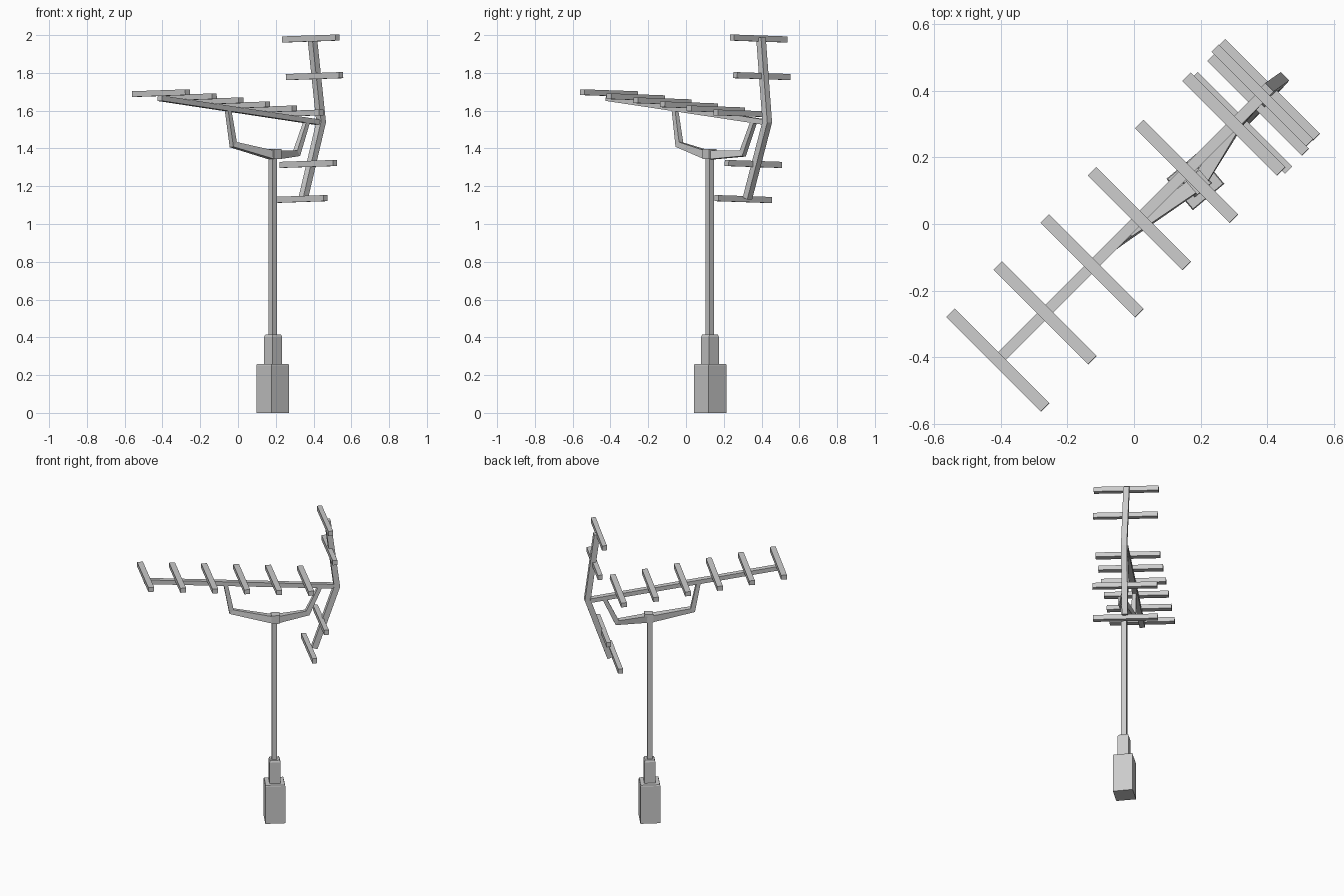
import bpy, bmesh, math
from mathutils import Vector

if "Cube" in bpy.data.objects:
    bpy.data.objects.remove(bpy.data.objects["Cube"])

D = Vector((1, 1, 0)).normalized()     # boom direction
P = Vector((1, -1, 0.035)).normalized()  # crossbar direction, slightly rolled


def sweep(name, pts, sizes, side):
    """Rectangular bar along a mitred path; sizes = (width along side, depth)."""
    pts = [Vector(p) for p in pts]
    bm = bmesh.new()
    rings = []
    for i, p in enumerate(pts):
        a = (p - pts[i - 1]).normalized() if i else (pts[1] - p).normalized()
        b = (pts[i + 1] - p).normalized() if i < len(pts) - 1 else a
        t = (a + b).normalized()
        s = (side - t * side.dot(t)).normalized()
        n = t.cross(s)
        mitre = 1 / max(0.5, t.dot(a))
        w, h = sizes[i][0] / 2, sizes[i][1] / 2 * mitre
        rings.append([bm.verts.new(p + s * x * w + n * y * h)
                      for x, y in ((-1, -1), (1, -1), (1, 1), (-1, 1))])
    for r, q in zip(rings, rings[1:]):
        for k in range(4):
            j = (k + 1) % 4
            bm.faces.new((r[k], r[j], q[j], q[k]))
    bm.faces.new(rings[0][::-1])
    bm.faces.new(rings[-1])
    bmesh.ops.recalc_face_normals(bm, faces=bm.faces)
    me = bpy.data.meshes.new(name)
    bm.to_mesh(me)
    bm.free()
    ob = bpy.data.objects.new(name, me)
    bpy.context.collection.objects.link(ob)
    return ob


def crossbar(name, c, up):
    c = Vector(c)
    sweep(name, [c - P * 0.2, c + P * 0.2], [up] * 2, Vector((0, 0, 1)))


# Mast: weighted base, collar, pole and top bracket, all square in section
yaw = Vector((math.cos(math.radians(40)), math.sin(math.radians(40)), 0))


def post(name, x, y, profile):
    sweep(name, [(x, y, z) for z, _ in profile], [(w, w) for _, w in profile], yaw)


post("base_block", 0.184, 0.128, [(0, .123), (.252, .123), (.26, .117)])
post("base_collar", 0.186, 0.127, [(.25, .068), (.402, .068), (.415, .058)])
post("mast_pole", 0.184, 0.126, [(.40, .033), (1.36, .033)])
post("mast_bracket", 0.193, 0.125, [(1.343, .053), (1.398, .053)])

# Support arms reaching from the bracket up to the boom
arm = [(.045, .045), (.03, .03), (.025, .025)]
sweep("support_arm_front", [(.18, .115, 1.365), (-.025, -.035, 1.42), (-.052, -.058, 1.60)], arm, P)
sweep("support_arm_rear", [(.20, .135, 1.365), (.31, .30, 1.373), (.365, .36, 1.545)], arm, P)

# Main boom
z_of = lambda s: 1.665 - (s + 0.58) * 0.107
sweep("main_boom", [D * s + Vector((0, 0, z_of(s))) for s in (-.585, .60)],
      [(.033, .028)] * 2, P)

# Director crossbars sitting on the boom
for i in range(6):
    s = -0.577 + 0.2 * i
    crossbar(f"director_{i + 1}", D * s + Vector((0, 0, z_of(s) + 0.028)), (.03, .036))

# Bent reflector spine and its four crossbars
sweep("reflector_spine", [(.345, .325, 1.135), (.44, .43, 1.54), (.393, .397, 1.985)],
      [(.036, .036)] * 3, P)
for i, (x, y, z) in enumerate([(.322, .303, 1.132), (.372, .357, 1.318),
                               (.405, .402, 1.783), (.385, .385, 1.982)]):
    crossbar(f"reflector_bar_{i + 1}", (x, y, z), (.032, .03))
